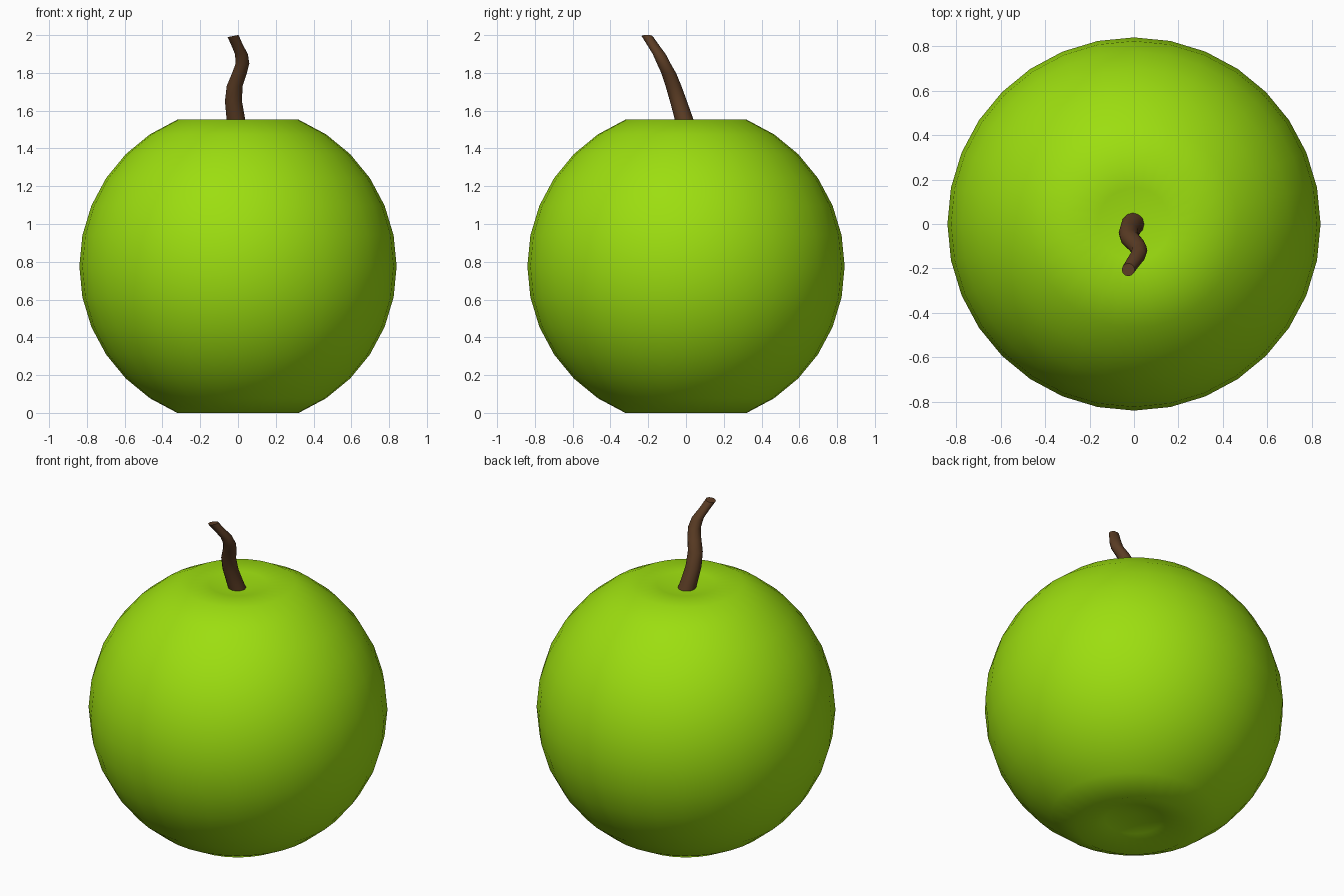
import bpy
import bmesh
import math

default = bpy.data.objects.get("Cube")
if default:
    bpy.data.objects.remove(default, do_unlink=True)

RADIUS = 0.84
CENTRE = 0.776


def make_material(name, colour):
    mat = bpy.data.materials.new(name)
    mat.use_nodes = True
    mat.diffuse_color = colour
    mat.node_tree.nodes["Principled BSDF"].inputs["Base Color"].default_value = colour
    return mat


def make_object(name, bm, mat):
    bmesh.ops.recalc_face_normals(bm, faces=bm.faces)
    mesh = bpy.data.meshes.new(name)
    bm.to_mesh(mesh)
    bm.free()
    mesh.materials.append(mat)
    obj = bpy.data.objects.new(name, mesh)
    bpy.context.collection.objects.link(obj)
    return obj


def smooth(obj, degrees):
    bpy.ops.object.select_all(action='DESELECT')
    obj.select_set(True)
    bpy.context.view_layer.objects.active = obj
    bpy.ops.object.shade_smooth_by_angle(angle=math.radians(degrees))


green = make_material("apple green", (0.335, 0.73, 0.005, 1))
brown = make_material("stem brown", (0.105, 0.046, 0.018, 1))

# Fruit: a sphere whose poles are pushed in to form the two dimples
bm = bmesh.new()
bmesh.ops.create_uvsphere(bm, u_segments=32, v_segments=16, radius=RADIUS)
for v in bm.verts:
    r = math.hypot(v.co.x, v.co.y)
    top = v.co.z > 0
    v.co.z += CENTRE
    if r < 0.01:
        v.co.z = 1.515 if top else 0.08
    elif r < 0.2:
        v.co.z = 1.548 if top else 0.045
smooth(make_object("fruit", bm, green), 80)

# Stem: a tapered, wavy tube leaning towards the front
SIDES = 12
path = [  # x, y, z, radius
    (-0.003, 0.003, 1.51, 0.052),
    (-0.012, -0.012, 1.56, 0.049),
    (-0.024, -0.040, 1.65, 0.045),
    (-0.018, -0.066, 1.73, 0.042),
    (0.008, -0.092, 1.80, 0.039),
    (0.024, -0.118, 1.85, 0.036),
    (0.018, -0.142, 1.90, 0.034),
    (-0.006, -0.176, 1.95, 0.031),
    (-0.026, -0.206, 1.995, 0.029),
]
bm = bmesh.new()
rings = []
for i, (x, y, z, r) in enumerate(path):
    tilt = 0.2 if i == len(path) - 1 else 0
    ring = []
    for k in range(SIDES):
        a = math.tau * k / SIDES
        dx, dy = r * math.cos(a), r * math.sin(a)
        ring.append(bm.verts.new((x + dx, y + dy, z + tilt * dx)))
    rings.append(ring)
for low, high in zip(rings, rings[1:]):
    for k in range(SIDES):
        n = (k + 1) % SIDES
        bm.faces.new((low[k], low[n], high[n], high[k]))
bm.faces.new(rings[0])
bm.faces.new(rings[-1])
smooth(make_object("stem", bm, brown), 50)
